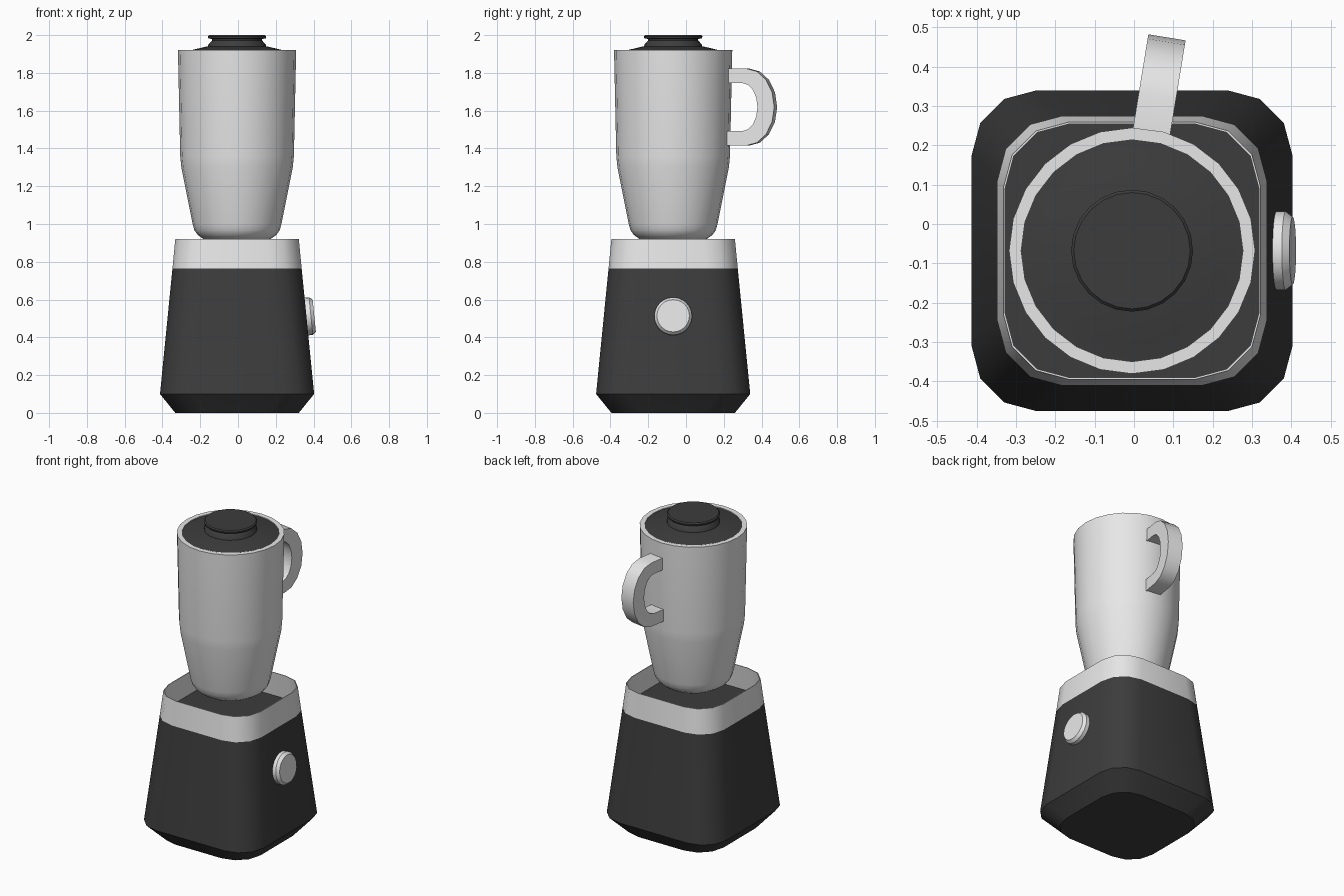
import bpy, bmesh
from math import sin, cos, pi, radians
from mathutils import Matrix, Vector

cube = bpy.data.objects.get("Cube")
if cube:
    bpy.data.objects.remove(cube, do_unlink=True)

CENTER = Vector((-0.005, -0.068, 0))


def material(name, value):
    mat = bpy.data.materials.new(name)
    mat.use_nodes = True
    color = (value, value, value, 1)
    mat.diffuse_color = color
    mat.node_tree.nodes["Principled BSDF"].inputs["Base Color"].default_value = color
    return mat


LIGHT = material("light grey", 0.8)
DARK = material("charcoal", 0.046)


def finish(name, bm, mat, matrix, fix_normals=True):
    if fix_normals:
        bmesh.ops.recalc_face_normals(bm, faces=bm.faces)
    mesh = bpy.data.meshes.new(name)
    bm.to_mesh(mesh)
    bm.free()
    mesh.materials.append(mat)
    mesh.transform(matrix)
    obj = bpy.data.objects.new(name, mesh)
    bpy.context.collection.objects.link(obj)
    bpy.ops.object.select_all(action="DESELECT")
    obj.select_set(True)
    bpy.context.view_layer.objects.active = obj
    bpy.ops.object.shade_smooth_by_angle(angle=radians(35))
    return obj


def loft(name, rings, mat, matrix, closed=False):
    """Skin a stack of rings; cap both ends, or join the last to the first."""
    bm = bmesh.new()
    loops = [[bm.verts.new(p) for p in ring] for ring in rings]
    pairs = list(zip(loops, loops[1:]))
    if closed:
        pairs.append((loops[-1], loops[0]))
    else:
        bm.faces.new(loops[0][::-1])
        bm.faces.new(loops[-1])
    for low, high in pairs:
        n = len(low)
        for i in range(n):
            j = (i + 1) % n
            bm.faces.new((low[i], low[j], high[j], high[i]))
    return finish(name, bm, mat, matrix)


def rounded_square(half, z, radius=0.165, steps=3):
    """Square outline with rounded corners."""
    inner = half - radius
    points = []
    for corner in range(4):
        a = corner * pi / 2 + pi / 4
        cx = inner if cos(a) > 0 else -inner
        cy = inner if sin(a) > 0 else -inner
        for s in range(steps + 1):
            t = corner * pi / 2 + s / steps * pi / 2
            points.append((cx + radius * cos(t), cy + radius * sin(t), z))
    return points


def circle(radius, z, sides=24):
    return [(radius * cos(2 * pi * i / sides), radius * sin(2 * pi * i / sides), z)
            for i in range(sides)]


def turned(name, profile, mat, matrix):
    return loft(name, [circle(r, z) for r, z in profile], mat, matrix)


place = Matrix.Translation(CENTER)

# Motor housing, its flat top being the floor of the collar
loft("motor_base",
     [rounded_square(h, z) for h, z in ((0.327, 0), (0.408, 0.1), (0.342, 0.765))],
     DARK, place)

# Thin open collar that continues the taper of the housing
loft("base_collar",
     [rounded_square(h, z) for h, z in
      ((0.342, 0.765), (0.327, 0.92), (0.323, 0.92), (0.338, 0.765))],
     LIGHT, place, closed=True)

# Jar with a rounded foot and a flat rim
turned("jar", [(0.14, 0.912), (0.177, 0.92), (0.208, 0.942), (0.226, 0.967),
               (0.235, 1.0), (0.295, 1.3), (0.301, 1.36), (0.313, 1.92),
               (0.282, 1.92), (0.282, 1.9)], LIGHT, place)

# Lid and its cap
turned("lid", [(0.282, 1.89), (0.282, 1.915), (0.235, 1.922), (0.16, 1.94)],
       DARK, place)
turned("lid_cap", [(0.155, 1.935), (0.152, 1.95), (0.132, 1.972), (0.132, 1.98),
                   (0.152, 1.982), (0.155, 1.993), (0.148, 2.0)], DARK, place)


# Handle: D-shaped strip, swung slightly off the back of the jar
def arch(root, mid, reach, height, steps):
    angles = [radians(-90 + 180 * i / steps) for i in range(steps + 1)]
    curve = [(mid + reach * cos(a), height * sin(a)) for a in angles]
    return [(root, -height)] + curve + [(root, height)]


outer = arch(0.295, 0.40, 0.15, 0.204, 8)
inner = arch(0.295, 0.38, 0.08, 0.127, 8)
width = 0.048
sections = [[(-width, a, b), (width, a, b), (width, c, d), (-width, c, d)]
            for (a, b), (c, d) in zip(outer, inner)]
loft("handle", sections, LIGHT,
     place @ Matrix.Translation((0, 0, 1.619)) @ Matrix.Rotation(radians(-9.3), 4, "Z"))

# Dial, square to the sloping side of the housing
tilt = Vector((1, 0, 0.1)).to_track_quat("Z", "Y").to_matrix().to_4x4()
turned("dial", [(0.1, -0.006), (0.1, 0.024), (0.086, 0.042)], LIGHT,
       place @ Matrix.Translation((0.367, 0, 0.51)) @ tilt)
